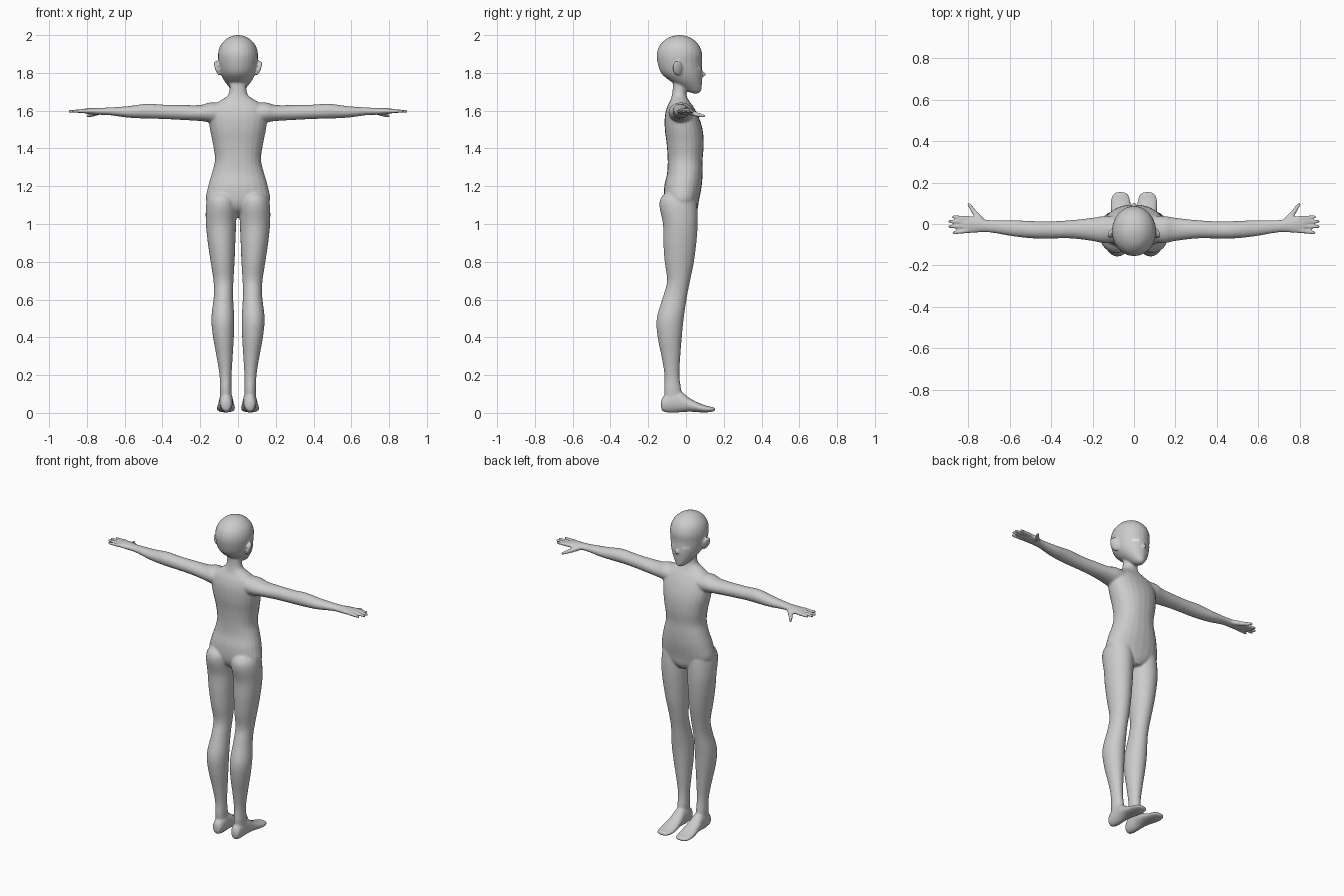
import bpy, bmesh, math
from mathutils import Vector, Matrix

if "Cube" in bpy.data.objects:
    bpy.data.objects.remove(bpy.data.objects["Cube"])

SIDES = 24


def material(name, v):
    m = bpy.data.materials.new(name)
    m.diffuse_color = (v, v, v, 1)
    m.use_nodes = True
    m.node_tree.nodes["Principled BSDF"].inputs["Base Color"].default_value = m.diffuse_color
    return m


GREY = material("plain grey", 0.6)
WHITE = material("eye white", 0.9)


def spline(rows, steps=5):
    """Smoothly interpolate rows of section values."""
    out = []
    for i in range(len(rows) - 1):
        p0, p1 = rows[max(i - 1, 0)], rows[i]
        p2, p3 = rows[i + 1], rows[min(i + 2, len(rows) - 1)]
        for s in range(steps):
            t = s / steps
            out.append([0.5 * (2 * b + (c - a) * t + (2 * a - 5 * b + 4 * c - d) * t * t
                               + (3 * b - a - 3 * c + d) * t ** 3)
                        for a, b, c, d in zip(p0, p1, p2, p3)])
    return out + [list(rows[-1])]


def loft(bm, axis, rows, mirror=False, power=1.0):
    """Rows: position on axis, then min/max on each of the other two axes."""
    for sx in ((1, -1) if mirror else (1,)):
        rings = []
        for t, a0, a1, b0, b1 in spline(rows):
            ring = []
            for k in range(SIDES):
                ang = 2 * math.pi * k / SIDES
                c, s = math.cos(ang), math.sin(ang)
                c = math.copysign(abs(c) ** power, c)
                s = math.copysign(abs(s) ** power, s)
                co = [(a0 + a1) / 2 + (a1 - a0) / 2 * c, (b0 + b1) / 2 + (b1 - b0) / 2 * s]
                co.insert("xyz".index(axis), t)
                ring.append(bm.verts.new((co[0] * sx, co[1], co[2])))
            rings.append(ring)
        faces = [bm.faces.new(rings[0]), bm.faces.new(rings[-1][::-1])]
        for r, q in zip(rings, rings[1:]):
            for k in range(SIDES):
                n = (k + 1) % SIDES
                faces.append(bm.faces.new((r[k], q[k], q[n], r[n])))
        bmesh.ops.recalc_face_normals(bm, faces=faces)


def blob(bm, centre, size, tilt=(0, 0, 0)):
    """Mirrored pair of ellipsoids (single when on the centre line)."""
    for sx in ((1, -1) if centre[0] else (1,)):
        rot = (Matrix.Rotation(tilt[2] * sx, 4, 'Z') @ Matrix.Rotation(tilt[1] * sx, 4, 'Y')
               @ Matrix.Rotation(tilt[0], 4, 'X'))
        m = Matrix.Translation((centre[0] * sx, centre[1], centre[2])) @ rot
        bmesh.ops.create_uvsphere(bm, u_segments=20, v_segments=12, radius=1,
                                  matrix=m @ Matrix.Diagonal((*size, 1)))


def finger(bm, a, b, r0, r1):
    """Mirrored tapered capsule from a to b."""
    for sx in (1, -1):
        p, q = Vector(a), Vector(b)
        p.x *= sx
        q.x *= sx
        d = q - p
        rot = d.to_track_quat('Z', 'Y').to_matrix().to_4x4()
        bmesh.ops.create_cone(bm, cap_ends=True, segments=12, radius1=r0, radius2=r1,
                              depth=d.length, matrix=Matrix.Translation((p + q) / 2) @ rot)
        for c, r in ((p, r0), (q, r1)):
            bmesh.ops.create_uvsphere(bm, u_segments=12, v_segments=8, radius=r,
                                      matrix=Matrix.Translation(c))


def make_object(name, bm, mat):
    me = bpy.data.meshes.new(name)
    bm.to_mesh(me)
    bm.free()
    me.materials.append(mat)
    me.polygons.foreach_set("use_smooth", [True] * len(me.polygons))
    ob = bpy.data.objects.new(name, me)
    bpy.context.collection.objects.link(ob)
    return ob


bm = bmesh.new()

# torso and neck
torso = [(1.035, .03, -.03, .04), (1.07, .11, -.09, .06), (1.12, .168, -.115, .068),
         (1.2, .158, -.115, .083), (1.27, .138, -.1, .088), (1.34, .122, -.097, .088),
         (1.42, .132, -.102, .094), (1.5, .148, -.112, .088), (1.57, .155, -.112, .066),
         (1.62, .14, -.1, .04), (1.65, .1, -.085, .018), (1.68, .055, -.075, .003),
         (1.72, .044, -.07, .0), (1.78, .044, -.07, .0)]
loft(bm, 'z', [(z, -w, w, b, f) for z, w, b, f in torso], power=0.9)

# head
head = [(1.692, .012, .035, .066), (1.705, .03, .0, .08), (1.735, .056, -.05, .084),
        (1.765, .077, -.095, .086), (1.8, .093, -.132, .087), (1.85, .103, -.15, .084),
        (1.9, .106, -.155, .086), (1.945, .093, -.14, .07), (1.978, .064, -.108, .038),
        (1.994, .035, -.072, .004), (2.0, .008, -.04, -.025)]
loft(bm, 'z', [(z, -w, w, b, f) for z, w, b, f in head])

# nose and ears
blob(bm, (0, .088, 1.79), (.01, .02, .011), (.3, 0, 0))
blob(bm, (.108, -.045, 1.825), (.012, .027, .042), (.2, .3, .35))

# legs
legs = [(1.18, .05, .12, -.09, .0), (1.14, .015, .158, -.132, .05), (1.09, .006, .17, -.14, .06),
        (1.0, .01, .17, -.122, .062), (.9, .014, .16, -.12, .055), (.8, .018, .145, -.113, .042),
        (.7, .024, .13, -.1, .022), (.62, .026, .128, -.12, .006), (.5, .02, .141, -.155, -.012),
        (.4, .022, .132, -.15, -.022), (.3, .028, .114, -.13, -.03), (.2, .034, .098, -.114, -.035),
        (.12, .034, .096, -.116, -.025), (.06, .034, .094, -.11, -.02)]
loft(bm, 'z', legs, mirror=True)

# feet
feet = [(-.132, .055, .075, .03, .06), (-.122, .037, .09, .008, .085), (-.08, .028, .097, .0, .12),
        (-.03, .026, .1, .003, .115), (.02, .02, .106, .006, .078), (.07, .016, .112, .003, .052),
        (.115, .018, .112, .003, .036), (.145, .03, .1, .008, .03), (.155, .05, .08, .014, .024)]
loft(bm, 'y', feet, mirror=True)

# arms and palms
arms = [(.08, -.09, .04, 1.53, 1.64), (.15, -.092, .038, 1.538, 1.643), (.2, -.082, .03, 1.545, 1.63),
        (.3, -.07, .019, 1.551, 1.63), (.4, -.07, .013, 1.556, 1.632), (.48, -.07, .014, 1.558, 1.637),
        (.58, -.06, .018, 1.563, 1.624), (.68, -.043, .018, 1.576, 1.617),
        (.73, -.04, .024, 1.578, 1.615), (.78, -.044, .038, 1.58, 1.614), (.82, -.04, .034, 1.587, 1.61)]
loft(bm, 'x', arms, mirror=True)

# fingers and thumb
for y0, y1, tip in ((-.033, -.042, .87), (-.011, -.012, .892), (.01, .012, .892), (.028, .035, .872)):
    finger(bm, (.8, y0, 1.598), (tip, y1, 1.597), .012, .008)
finger(bm, (.74, .02, 1.592), (.775, .062, 1.578), .016, .012)
finger(bm, (.775, .062, 1.578), (.797, .096, 1.572), .012, .008)

# blend everything into one smooth skin
body = make_object("body", bm, GREY)
remesh = body.modifiers.new("blend", 'REMESH')
remesh.mode = 'VOXEL'
remesh.voxel_size = 0.006
remesh.use_smooth_shade = True
soft = body.modifiers.new("soften", 'SMOOTH')
soft.factor = 0.5
soft.iterations = 5

# eyes: thin almond plates laid on the face
for side, sx in (("left", -1), ("right", 1)):
    bm = bmesh.new()
    rings = [[bm.verts.new((sx * (.046 + .021 * r * math.cos(a)), .1,
                            1.822 + .011 * r * math.sin(a) * (1.1 if math.sin(a) > 0 else .8)))
              for a in (2 * math.pi * k / 20 for k in range(20))] for r in (.3, .65, 1)]
    bm.faces.new(rings[0])
    for r, q in zip(rings, rings[1:]):
        for k in range(20):
            n = (k + 1) % 20
            bm.faces.new((r[k], q[k], q[n], r[n]))
    bmesh.ops.recalc_face_normals(bm, faces=bm.faces)
    for f in bm.faces:
        f.normal_update()
        if f.normal.y < 0:
            f.normal_flip()
    eye = make_object(side + "_eye", bm, WHITE)
    wrap = eye.modifiers.new("lay on face", 'SHRINKWRAP')
    wrap.target = body
    wrap.wrap_method = 'PROJECT'
    wrap.use_project_y = True
    wrap.use_negative_direction = True
    wrap.use_positive_direction = False
    wrap.offset = 0.002
